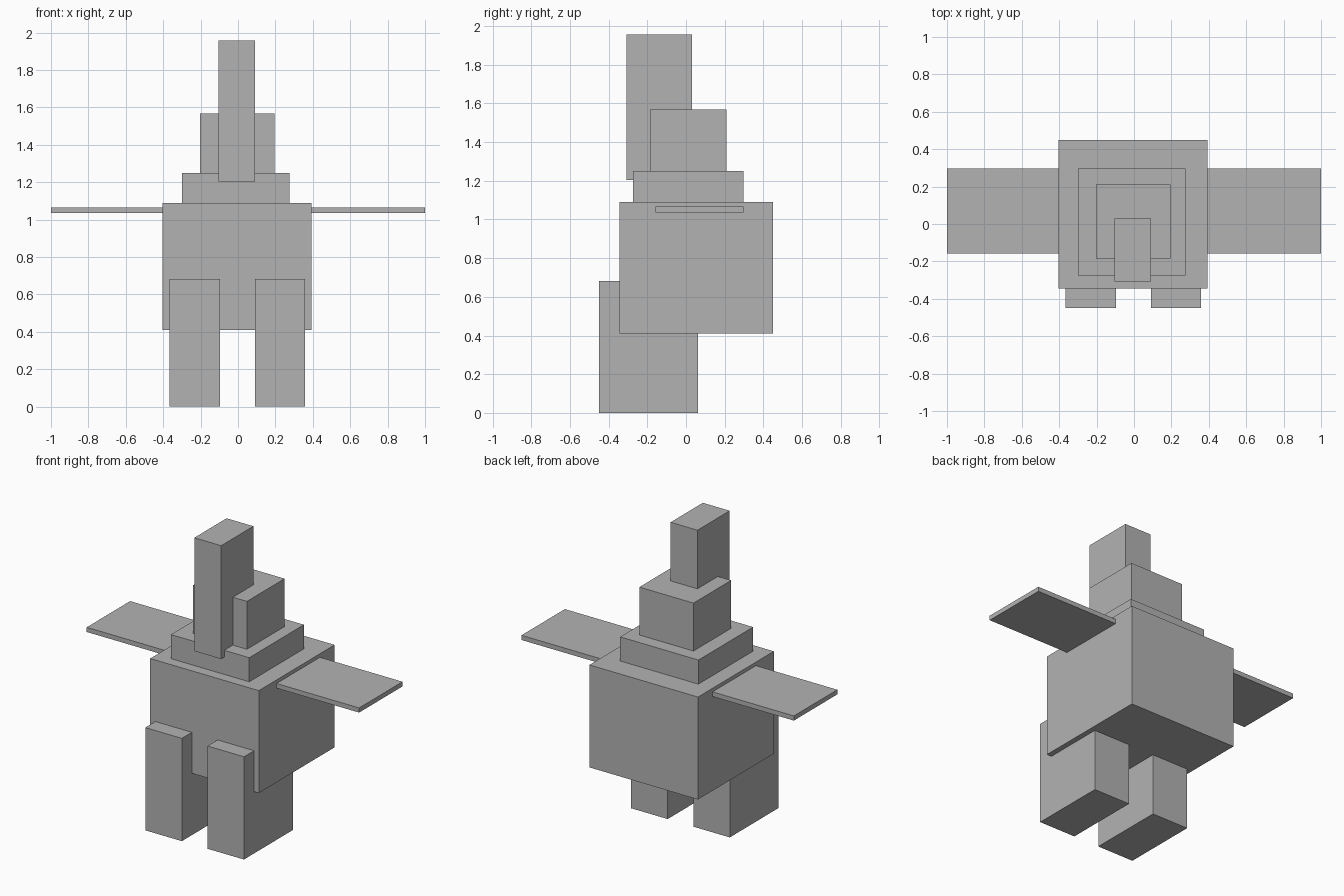
import bpy
import bmesh
from mathutils import Vector

if "Cube" in bpy.data.objects:
    bpy.data.objects.remove(bpy.data.objects["Cube"])

grey = bpy.data.materials.new("plain_grey")
grey.diffuse_color = (0.45, 0.45, 0.45, 1)
grey.use_nodes = True
grey.node_tree.nodes["Principled BSDF"].inputs["Base Color"].default_value = grey.diffuse_color


def block(name, x, y, z):
    """Box spanning the given (min, max) ranges."""
    bm = bmesh.new()
    bmesh.ops.create_cube(bm, size=1)
    for v in bm.verts:
        v.co = Vector([r[0] if c < 0 else r[1] for c, r in zip(v.co, (x, y, z))])
    mesh = bpy.data.meshes.new(name)
    bm.to_mesh(mesh)
    bm.free()
    mesh.materials.append(grey)
    obj = bpy.data.objects.new(name, mesh)
    bpy.context.collection.objects.link(obj)
    return obj


# Stacked torso, collar and head
block("body", (-0.403, 0.394), (-0.345, 0.45), (0.41, 1.09))
block("collar", (-0.30, 0.275), (-0.275, 0.298), (1.09, 1.25))
block("head", (-0.202, 0.195), (-0.185, 0.21), (1.25, 1.568))

# Tall crest standing through the front of the head
block("crest", (-0.105, 0.092), (-0.308, 0.03), (1.205, 1.957))

# Legs and flat wings, paired about a slightly offset centre line
CENTRE = -0.003
for side, sign in (("left", -1), ("right", 1)):
    def span(a, b):
        return tuple(sorted((CENTRE + sign * a, CENTRE + sign * b)))
    block(side + "_leg", span(0.094, 0.362), (-0.45, 0.062), (0, 0.682))
    outer = 1.0 - sign * CENTRE
    block(side + "_wing", span(0.39, outer), (-0.158, 0.297), (1.035, 1.066))
